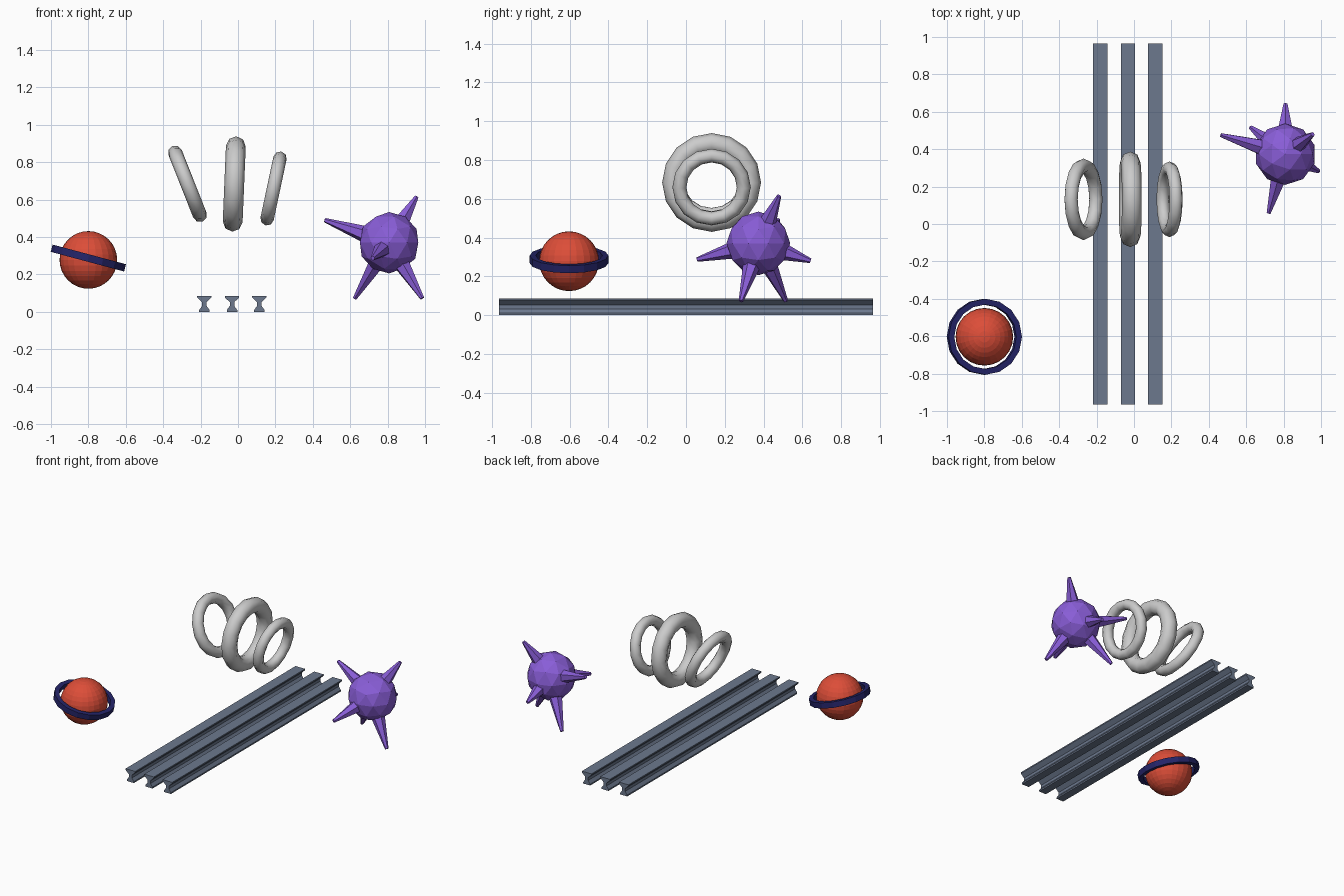
import bpy, bmesh
from math import radians, sin, cos, pi
from mathutils import Vector

if "Cube" in bpy.data.objects:
    bpy.data.objects.remove(bpy.data.objects["Cube"])


def material(name, rgb):
    m = bpy.data.materials.new(name)
    m.diffuse_color = (*rgb, 1)
    m.use_nodes = True
    m.node_tree.nodes["Principled BSDF"].inputs["Base Color"].default_value = m.diffuse_color
    return m


RED = material("red", (0.72, 0.075, 0.04))
NAVY = material("navy", (0.018, 0.018, 0.14))
SLATE = material("slate", (0.15, 0.19, 0.27))
PURPLE = material("purple", (0.25, 0.11, 0.68))


def finish(name, mat=None):
    ob = bpy.context.object
    ob.name = name
    if mat:
        ob.data.materials.append(mat)
    return ob


def loft(name, loops, mat, closed=False):
    """Skin a list of equal-length point loops; cap the ends unless closed."""
    bm = bmesh.new()
    rows = [[bm.verts.new(p) for p in loop] for loop in loops]
    n = len(rows[0])
    pairs = list(zip(rows, rows[1:]))
    if closed:
        pairs.append((rows[-1], rows[0]))
    else:
        bm.faces.new(rows[0])
        bm.faces.new(rows[-1])
    for a, b in pairs:
        for i in range(n):
            j = (i + 1) % n
            bm.faces.new((a[i], a[j], b[j], b[i]))
    bmesh.ops.recalc_face_normals(bm, faces=bm.faces)
    me = bpy.data.meshes.new(name)
    bm.to_mesh(me)
    bm.free()
    me.materials.append(mat)
    ob = bpy.data.objects.new(name, me)
    bpy.context.collection.objects.link(ob)
    return ob


# Three long rails: waisted profile, wider at the top
half = [(0.028, 0), (0.028, 0.010), (0.012, 0.032), (0.012, 0.052),
        (0.038, 0.077), (0.038, 0.086)]
profile = half + [(-x, z) for x, z in reversed(half)]
for side, cx in (("left", -0.18), ("middle", -0.032), ("right", 0.114)):
    loft(f"{side}_rail",
         [[(cx + x, y, z) for x, z in profile] for y in (-0.965, 0.965)], SLATE)

# Three upright tori, fanned outwards: x, z, lean, major and minor radius
for side, x, z, lean, big, small in (
        ("left", -0.27, 0.685, -21.6, 0.180, 0.038),
        ("middle", -0.02, 0.684, 2.4, 0.202, 0.053),
        ("right", 0.19, 0.66, 12, 0.166, 0.036)):
    bpy.ops.mesh.primitive_torus_add(
        major_segments=16, minor_segments=8, major_radius=big, minor_radius=small,
        location=(x, 0.132, z), rotation=(0, radians(90 + lean), 0))
    finish(f"{side}_hoop")
    bpy.ops.object.shade_smooth()

# Red planet ball
bpy.ops.mesh.primitive_uv_sphere_add(segments=24, ring_count=16, radius=0.154,
                                     location=(-0.80, -0.603, 0.278))
finish("planet_ball", RED)

# Tilted flat band around the ball
band = []
for i in range(16):
    a = 2 * pi * i / 16
    band.append([(r * cos(a), r * sin(a), z)
                 for r, z in ((0.172, -0.02), (0.203, -0.02), (0.203, 0.02), (0.172, 0.02))])
ring = loft("planet_ring", band, NAVY, closed=True)
ring.location = (-0.80, -0.603, 0.288)
ring.rotation_euler = (0, radians(15), 0)

# Spiked ball: faceted core
core = Vector((0.808, 0.373, 0.37))
bpy.ops.mesh.primitive_ico_sphere_add(subdivisions=2, radius=0.164, location=core)
finish("spiked_ball_core", PURPLE)

# Blunt spikes, each running from inside the core to its tip
tips = [(0.465, 0.475, 0.49), (0.955, 0.48, 0.615), (0.985, 0.283, 0.073),
        (0.625, 0.515, 0.073), (0.72, 0.058, 0.287), (0.81, 0.643, 0.28)]
for i, tip in enumerate(tips, 1):
    d = Vector(tip) - core
    start = core + d.normalized() * 0.12
    bpy.ops.mesh.primitive_cone_add(
        vertices=6, radius1=0.048, radius2=0.012, depth=d.length - 0.12,
        location=(start + Vector(tip)) / 2,
        rotation=d.to_track_quat('Z', 'Y').to_euler())
    finish(f"spike_{i}", PURPLE)
